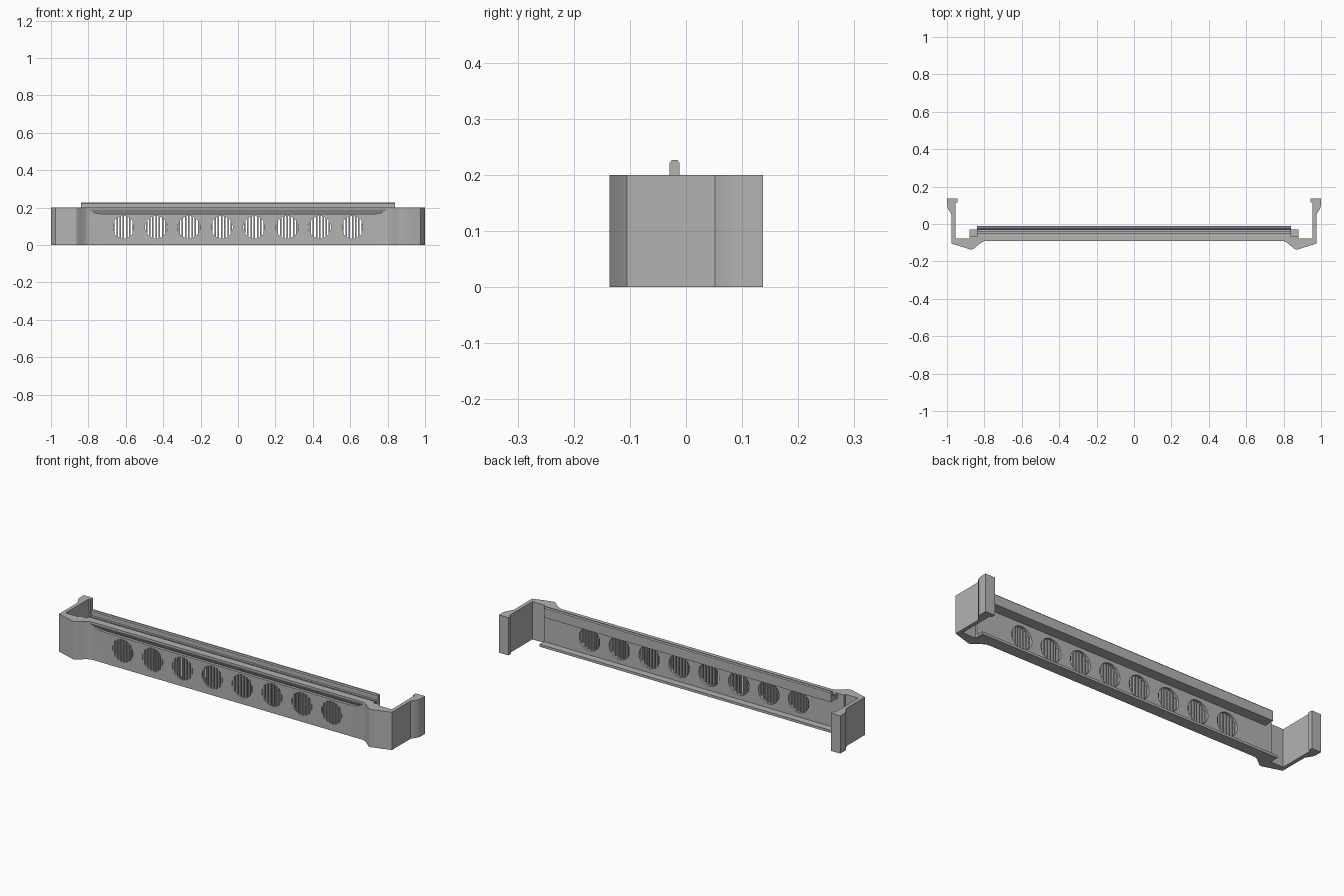
import bpy, bmesh, math
from mathutils import Matrix

cube = bpy.data.objects.get("Cube")
if cube:
    bpy.data.objects.remove(cube, do_unlink=True)

COLOR = (0.45, 0.45, 0.45, 1)
grey = bpy.data.materials.new("matte grey")
grey.use_nodes = True
grey.diffuse_color = COLOR
grey.node_tree.nodes["Principled BSDF"].inputs["Base Color"].default_value = COLOR

HEIGHT = 0.2
FRONT, BACK = -0.09, -0.067      # faces of the long wall
RADIUS, PITCH, COUNT = 0.06, 0.175, 8
centres = [(i - (COUNT - 1) / 2) * PITCH for i in range(COUNT)]


def finish(name, bm):
    bmesh.ops.recalc_face_normals(bm, faces=bm.faces[:])
    mesh = bpy.data.meshes.new(name)
    bm.to_mesh(mesh)
    bm.free()
    mesh.materials.append(grey)
    obj = bpy.data.objects.new(name, mesh)
    bpy.context.collection.objects.link(obj)
    return obj


def activate(obj):
    bpy.ops.object.select_all(action='DESELECT')
    obj.select_set(True)
    bpy.context.view_layer.objects.active = obj


def smooth(obj):
    activate(obj)
    bpy.ops.object.shade_smooth_by_angle(angle=math.radians(25))


def prism(name, points, offset):
    """Extrude a closed 3D outline along an offset vector."""
    bm = bmesh.new()
    face = bm.faces.new([bm.verts.new(p) for p in points])
    new = bmesh.ops.extrude_face_region(bm, geom=[face])["geom"]
    bmesh.ops.translate(bm, vec=offset, verts=[v for v in new if isinstance(v, bmesh.types.BMVert)])
    return finish(name, bm)


def add_box(bm, x0, x1, y0, y1, z0, z1):
    m = Matrix.Translation(((x0 + x1) / 2, (y0 + y1) / 2, (z0 + z1) / 2))
    m = m @ Matrix.Diagonal((x1 - x0, y1 - y0, z1 - z0, 1))
    bmesh.ops.create_cube(bm, size=1, matrix=m)


def cut(obj, cutter):
    cutter.hide_render = True
    mod = obj.modifiers.new("cut", 'BOOLEAN')
    mod.operation, mod.solver, mod.object = 'DIFFERENCE', 'EXACT', cutter
    activate(obj)
    bpy.ops.object.modifier_apply(modifier=mod.name)
    bpy.data.objects.remove(cutter, do_unlink=True)


# Body: wall, flared feet and hooked side arms in one plan outline
outer = [(0.79, FRONT), (0.805, -0.093), (0.82, -0.102), (0.845, -0.122),
         (0.855, -0.131), (0.865, -0.136), (0.875, -0.136), (0.975, -0.105),
         (0.975, 0.052), (0.981, 0.06), (0.993, 0.08), (0.998, 0.092), (1.0, 0.105)]
hook = [(1.0, 0.137), (0.945, 0.137), (0.945, 0.115), (0.955, 0.115),
        (0.955, -0.078), (0.88, -0.078), (0.88, BACK)]
half = outer + hook
outline = half + [(-x, y) for x, y in reversed(half)]
body = prism("bracket_body", [(x, y, 0) for x, y in outline], (0, 0, HEIGHT))

# Round vent openings
bm = bmesh.new()
for x in centres:
    m = Matrix.Translation((x, -0.08, 0.095)) @ Matrix.Rotation(math.pi / 2, 4, 'X')
    bmesh.ops.create_cone(bm, cap_ends=True, segments=40, radius1=RADIUS,
                          radius2=RADIUS, depth=0.1, matrix=m)
cut(body, finish("vent_cutter", bm))

# Undercut finger groove below the top front edge
bm = bmesh.new()
for s in (-1, 1):
    for x, z, y in ((0.80, 0.19, -0.0895), (0.765, 0.171, -0.079), (0.72, 0.165, -0.075)):
        bm.verts.new((s * x, y, z))
        bm.verts.new((s * x, -0.11, z))
bmesh.ops.convex_hull(bm, input=bm.verts[:])
cut(body, finish("groove_cutter", bm))
smooth(body)

# Upright bars across each vent, flush with the front
bm = bmesh.new()
for x in centres:
    for i in range(-3, 4):
        dx = i * 0.0172
        h = math.sqrt(RADIUS ** 2 - dx ** 2) + 0.002
        add_box(bm, x + dx - 0.004, x + dx + 0.004, FRONT, -0.077, 0.095 - h, 0.095 + h)
finish("vent_bars", bm)

# Bottom flange behind the wall
bm = bmesh.new()
add_box(bm, -0.88, 0.88, BACK - 0.004, -0.03, 0, 0.013)
finish("bottom_flange", bm)

# Top rail: grooved ledge with a raised rounded lip
rail_profile = [(BACK - 0.003, 0.172), (-0.012, 0.172), (-0.012, 0.222), (-0.016, 0.227),
                (-0.025, 0.227), (-0.029, 0.222), (-0.029, 0.199), (-0.041, 0.199),
                (-0.041, 0.186), (-0.049, 0.186), (-0.049, 0.199), (BACK - 0.003, 0.199)]
rail = prism("top_rail", [(-0.84, y, z) for y, z in rail_profile], (1.68, 0, 0))
